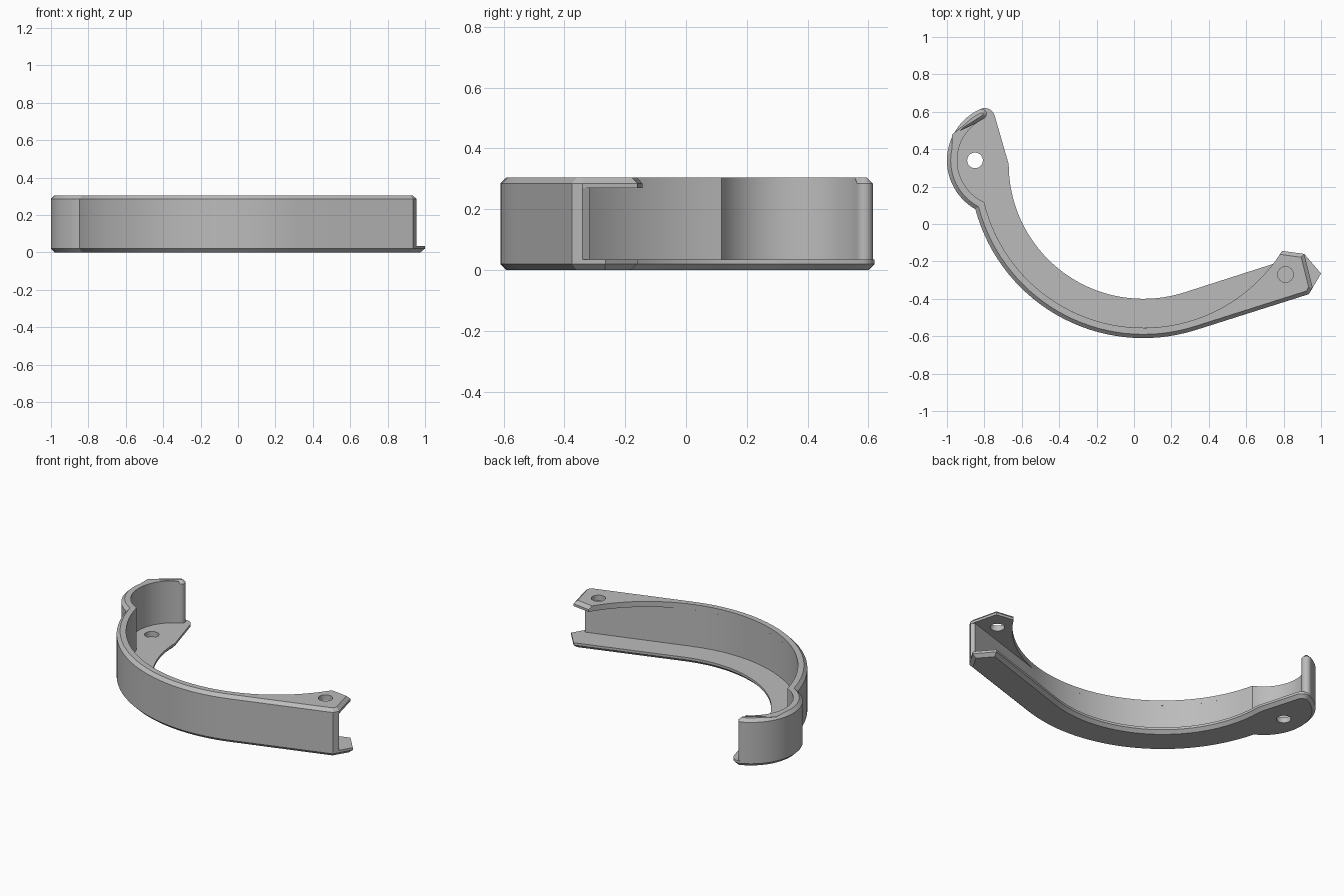
import bpy, bmesh
from math import sin, cos, radians, degrees, atan2, hypot, sqrt
from mathutils import Vector

if "Cube" in bpy.data.objects:
    bpy.data.objects.remove(bpy.data.objects["Cube"])

grey = bpy.data.materials.new("plain grey")
grey.use_nodes = True
grey.diffuse_color = (0.5, 0.5, 0.5, 1)
grey.node_tree.nodes["Principled BSDF"].inputs["Base Color"].default_value = (0.5, 0.5, 0.5, 1)

HEIGHT, PLATE, CHAMFER = 0.305, 0.035, 0.02
MAIN, LOBE = Vector((0.05, 0.32)), Vector((-0.70, 0.34))
TANGENT = 287.7   # where the main arc runs into the straight arm


def arc(c, r, a0, a1, step=3):
    n = max(2, round(abs(a1 - a0) / step))
    angles = [radians(a0 + (a1 - a0) * i / n) for i in range(n + 1)]
    return [Vector((c[0] + r * cos(a), c[1] + r * sin(a))) for a in angles]


def kink_angles(r_main, r_lobe):
    """Angles on both circles of their lower crossing point."""
    v = LOBE - MAIN
    d = v.length
    a = (d * d + r_main ** 2 - r_lobe ** 2) / (2 * d)
    u = v / d
    p = MAIN + u * a + Vector((-u.y, u.x)) * sqrt(r_main ** 2 - a * a)
    ang = lambda c: degrees(atan2(p.y - c.y, p.x - c.x)) % 360
    return ang(MAIN), ang(LOBE)


def outer_edge(start):
    m, l = kink_angles(0.93, 0.30)
    return arc(LOBE, 0.30, start, l)[:-1] + arc(MAIN, 0.93, m, TANGENT)


def inner_edge(start, end):
    m, l = kink_angles(0.875, 0.245)
    return arc(MAIN, 0.875, start, m) + arc(LOBE, 0.245, l, end)[1:]


def inset(pts, dist, skip):
    """Offset a counter-clockwise outline inward, leaving edges in skip alone."""
    n = len(pts)
    normals = []
    for i in range(n):
        e = (pts[(i + 1) % n] - pts[i]).normalized()
        normals.append(Vector((-e.y, e.x)))
    out = []
    for i, p in enumerate(pts):
        a, b = normals[i - 1], normals[i]
        da = 0 if (i - 1) % n in skip else dist
        db = 0 if i in skip else dist
        det = a.x * b.y - a.y * b.x
        if abs(det) < 0.01:
            out.append(p + b * max(da, db))
        else:
            out.append(p + Vector((da * b.y - db * a.y, a.x * db - b.x * da)) / det)
    return out


def loft(name, layers):
    """Closed solid through stacked outlines given as (points, z)."""
    bm = bmesh.new()
    rings = [[bm.verts.new((p[0], p[1], z)) for p in pts] for pts, z in layers]
    n = len(rings[0])
    for low, high in zip(rings, rings[1:]):
        for i in range(n):
            j = (i + 1) % n
            bm.faces.new((low[i], low[j], high[j], high[i]))
    bm.faces.new(rings[0][::-1])
    bm.faces.new(rings[-1])
    bmesh.ops.recalc_face_normals(bm, faces=bm.faces)
    mesh = bpy.data.meshes.new(name)
    bm.to_mesh(mesh)
    bm.free()
    mesh.materials.append(grey)
    obj = bpy.data.objects.new(name, mesh)
    bpy.context.collection.objects.link(obj)
    return obj


def activate(obj):
    bpy.ops.object.select_all(action="DESELECT")
    obj.select_set(True)
    bpy.context.view_layer.objects.active = obj


def drill(obj, centre, z):
    ring = arc(centre, 0.042, 0, 360, 12)[:-1]
    cutter = loft("hole_cutter", [(ring, z - 0.1), (ring, z + 0.1)])
    cutter.hide_render = True
    mod = obj.modifiers.new("hole", "BOOLEAN")
    mod.operation, mod.solver, mod.object = "DIFFERENCE", "EXACT", cutter
    activate(obj)
    bpy.ops.object.modifier_apply(modifier=mod.name)
    bpy.data.objects.remove(cutter)


# Base flange: broad crescent with a pointed arm end and a rounded lobe tip
base = outer_edge(113.6)
base += [Vector(p) for p in ((0.935, -0.375), (1.0, -0.265), (0.91, -0.16))]
base += arc(MAIN, 0.72, TANGENT, 180)
base += arc((-0.798, 0.565), 0.055, 17, 113.6, 12)[:-1]
base_flange = loft("base_flange", [(inset(base, CHAMFER, ()), 0), (base, CHAMFER), (base, PLATE)])
drill(base_flange, (-0.85, 0.34), 0)

# Upright wall: thin band following the outer edge, rounded at the lobe tip
TIP = 115
tip_centre = LOBE + Vector((cos(radians(TIP)), sin(radians(TIP)))) * 0.2725
tip = arc(tip_centre, 0.0275, TIP + 180, TIP + 360, 15)[1:-1]
arm_end = [Vector((0.935, -0.375)), Vector((0.955, -0.34))]
wall = outer_edge(TIP) + arm_end + [Vector((0.94, -0.317))] + inner_edge(TANGENT, TIP) + tip
side_wall = loft("side_wall", [(wall, PLATE), (wall, HEIGHT - PLATE)])

# Top rim: caps the wall and widens into a drilled tab on the arm
front = outer_edge(TIP) + arm_end + [Vector((0.91, -0.16))]
inside = inner_edge(360 - 32, TIP)
rim = front + inside + tip
square_edges = range(len(front), len(front) + len(inside) - 1)
top_rim = loft("top_rim", [(rim, HEIGHT - PLATE), (rim, HEIGHT - CHAMFER),
                           (inset(rim, CHAMFER, square_edges), HEIGHT)])
drill(top_rim, (0.81, -0.27), HEIGHT)

for part in (base_flange, side_wall, top_rim):
    activate(part)
    bpy.ops.object.shade_smooth_by_angle(angle=radians(25))
